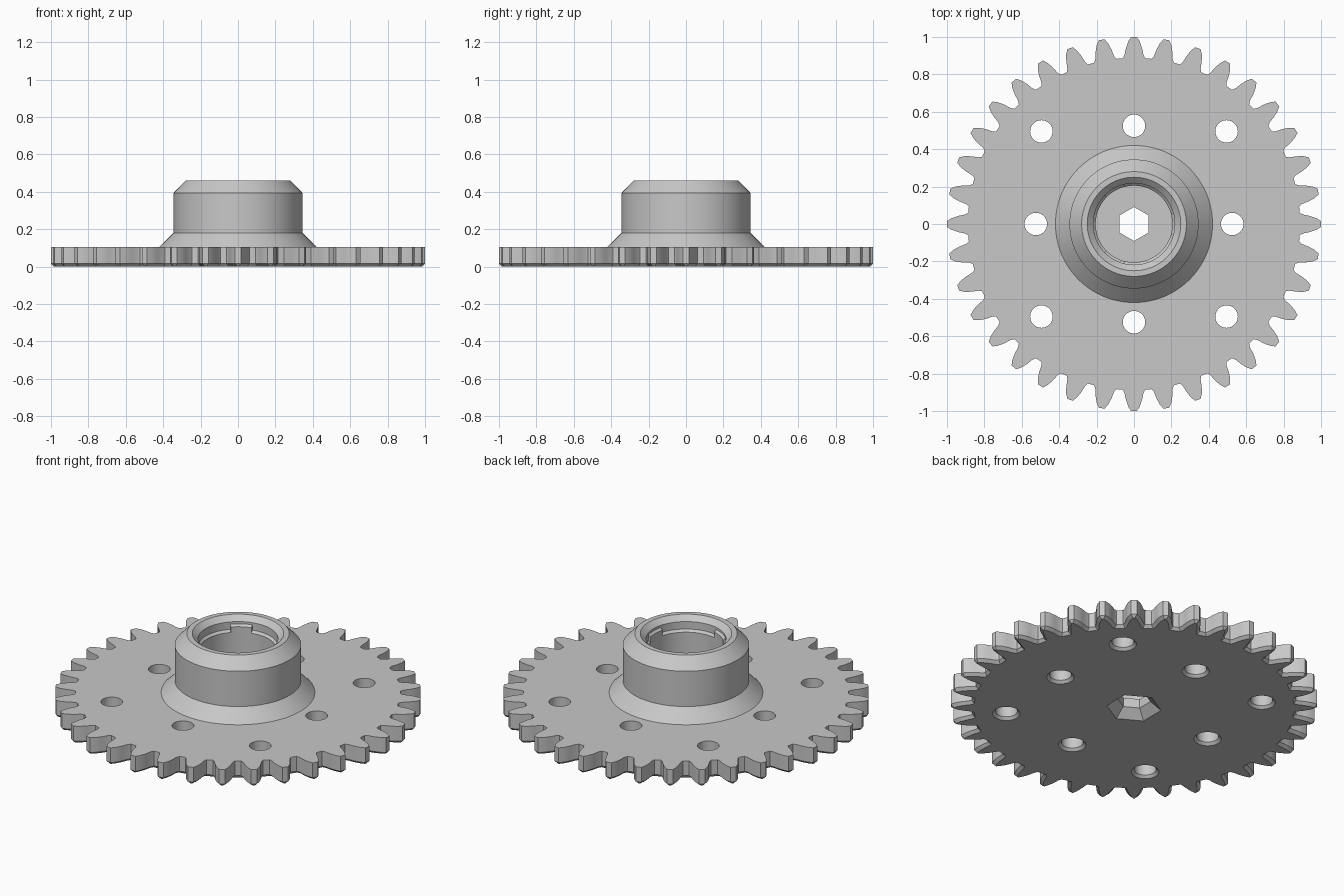
import bpy, bmesh
from math import sin, cos, radians, pi

cube = bpy.data.objects.get("Cube")
if cube:
    bpy.data.objects.remove(cube, do_unlink=True)

steel = bpy.data.materials.new("plain grey")
steel.use_nodes = True
GREY = (0.58, 0.58, 0.58, 1)
steel.diffuse_color = GREY
steel.node_tree.nodes["Principled BSDF"].inputs["Base Color"].default_value = GREY


def circle(r, z, n, x=0, y=0, turn=0):
    return [(x + r * cos(turn + 2 * pi * i / n), y + r * sin(turn + 2 * pi * i / n), z)
            for i in range(n)]


def loft(bm, rings, caps=True):
    """Bridge a stack of equal-sized rings, optionally closing both ends."""
    loops = [[bm.verts.new(p) for p in ring] for ring in rings]
    n = len(loops[0])
    for a, b in zip(loops, loops[1:]):
        for i in range(n):
            j = (i + 1) % n
            bm.faces.new((a[i], a[j], b[j], b[i]))
    if caps:
        bm.faces.new(loops[0][::-1])
        bm.faces.new(loops[-1])


def finish(bm, name):
    if any(e.is_boundary for e in bm.edges) is False:
        bmesh.ops.recalc_face_normals(bm, faces=bm.faces)
    mesh = bpy.data.meshes.new(name)
    bm.to_mesh(mesh)
    bm.free()
    obj = bpy.data.objects.new(name, mesh)
    mesh.materials.append(steel)
    bpy.context.collection.objects.link(obj)
    return obj


def smooth(obj):
    bpy.ops.object.select_all(action="DESELECT")
    obj.select_set(True)
    bpy.context.view_layer.objects.active = obj
    bpy.ops.object.shade_smooth_by_angle(angle=radians(25))


# Gear plate: 36 tapered teeth with a bevelled underside
TEETH, THICK = 36, 0.105
FLANK = [(0.888, 3.9), (0.905, 3.2), (0.94, 2.65), (0.975, 1.85), (1.0, 0.9)]


def gear_ring(z, inset=0.0):
    ring = []
    for t in range(TEETH):
        mid = radians(90 + t * 360 / TEETH)
        side = [(r - inset, max(radians(a) - inset, 0.004)) for r, a in FLANK]
        for r, a in side:
            ring.append((r * cos(mid - a), r * sin(mid - a), z))
        for r, a in reversed(side):
            ring.append((r * cos(mid + a), r * sin(mid + a), z))
    return ring


bm = bmesh.new()
loft(bm, [gear_ring(0, 0.014), gear_ring(0.016), gear_ring(THICK)])
plate = finish(bm, "gear_plate")

# Cutter: eight countersunk bolt holes and a countersunk hexagonal socket
bm = bmesh.new()
for k in range(8):
    a = k * pi / 4
    r = 0.525 if k % 2 == 0 else 0.70
    x, y = r * cos(a), r * sin(a)
    loft(bm, [circle(rad, z, 40, x, y)
              for rad, z in ((0.085, -0.01), (0.06, 0.015), (0.06, 0.2))])
loft(bm, [circle(rad, z, 6, turn=pi / 2)
          for rad, z in ((0.162, -0.01), (0.091, 0.05), (0.091, 0.2))])
cutter = finish(bm, "hole_cutter")
cutter.hide_render = True

cut = plate.modifiers.new("holes", "BOOLEAN")
cut.operation, cut.solver, cut.object = "DIFFERENCE", "EXACT", cutter
bpy.context.view_layer.objects.active = plate
bpy.ops.object.modifier_apply(modifier=cut.name)
bpy.data.objects.remove(cutter, do_unlink=True)
smooth(plate)

# Hub: flared foot, straight collar, chamfered rim and stepped bore
PROFILE = [(0.42, THICK), (0.345, 0.18), (0.345, 0.393), (0.28, 0.46), (0.25, 0.46),
           (0.218, 0.43), (0.218, 0.385), (0.205, 0.372), (0.205, THICK)]
bm = bmesh.new()
loft(bm, [circle(r, z, 96) for r, z in PROFILE], caps=False)
smooth(finish(bm, "hub"))

# Three small retaining lugs inside the bore
bm = bmesh.new()
for k in range(3):
    rings = []
    for s in range(7):
        a = radians(k * 120 - 16 + s * 32 / 6)
        rings.append([(r * cos(a), r * sin(a), z) for r, z in
                      ((0.222, 0.42), (0.205, 0.405), (0.205, 0.37), (0.222, 0.37))])
    loft(bm, rings)
smooth(finish(bm, "bore_lugs"))
